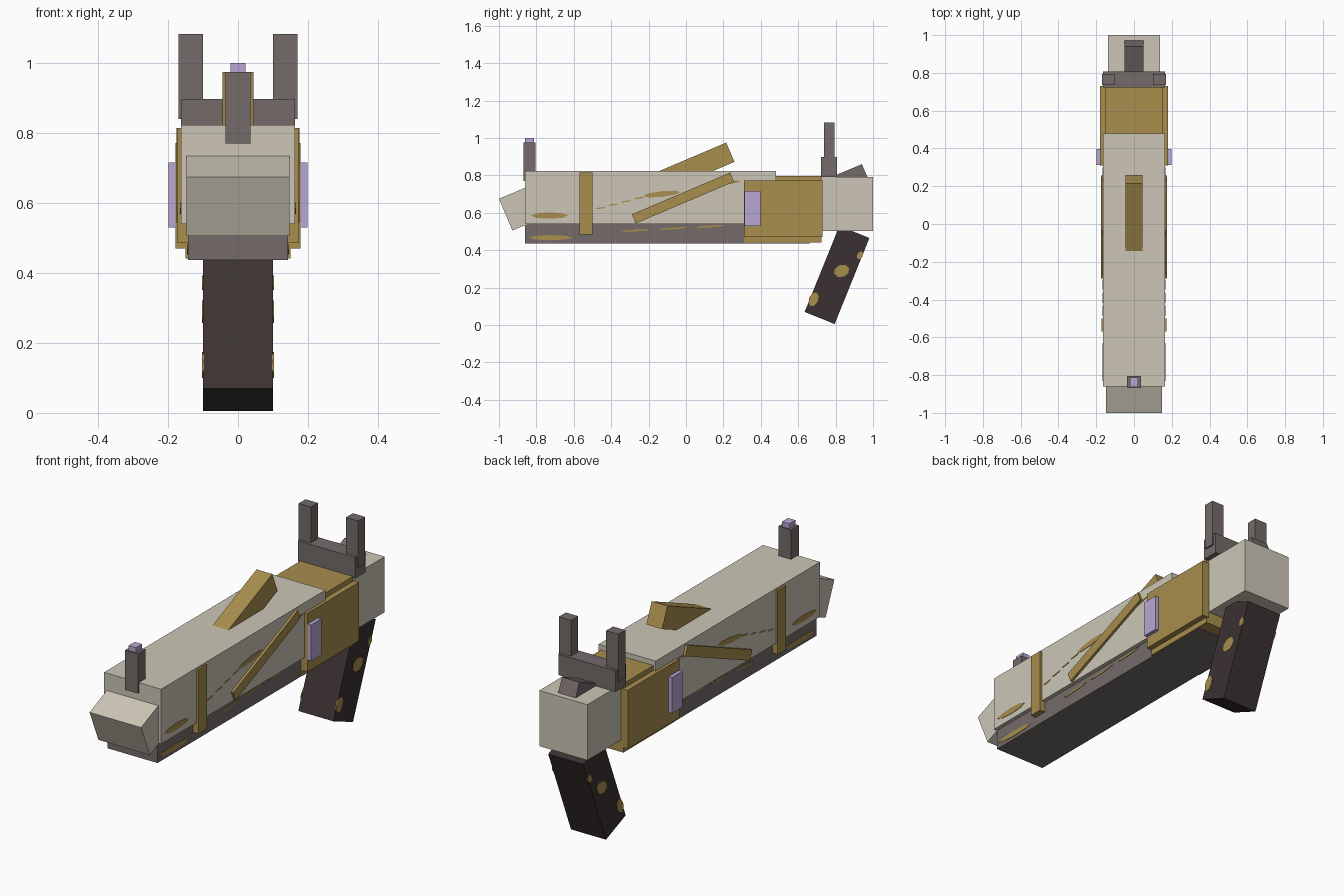
import bpy
from math import radians

old = bpy.data.objects.get("Cube")
if old:
    bpy.data.objects.remove(old, do_unlink=True)


def material(name, srgb):
    m = bpy.data.materials.new(name)
    lin = [(c / 255 / 12.92) if c < 11 else ((c / 255 + 0.055) / 1.055) ** 2.4 for c in srgb]
    m.diffuse_color = (*lin, 1)
    m.use_nodes = True
    m.node_tree.nodes["Principled BSDF"].inputs["Base Color"].default_value = (*lin, 1)
    return m


cream = material("cream", (204, 198, 182))
gold = material("gold", (168, 142, 78))
grey = material("warm grey", (116, 107, 106))
dark = material("dark brown", (59, 49, 49))
lilac = material("lilac", (184, 167, 211))

TILT = 23


def finish(name, size, mat, tilt):
    ob = bpy.context.object
    ob.name = ob.data.name = name
    ob.scale = size
    ob.rotation_euler.x = radians(tilt)
    ob.data.materials.append(mat)
    return ob


def box(name, mat, center, size, tilt=0):
    """Box by centre and size, tilted about the side-to-side axis."""
    bpy.ops.mesh.primitive_cube_add(size=1, location=center)
    return finish(name, size, mat, tilt)


def span(name, mat, x, y, z):
    """Box between the given limits on each axis."""
    lims = (x, y, z)
    return box(name, mat, [(a + b) / 2 for a, b in lims], [b - a for a, b in lims])


def pair(name, mat, x, y, z):
    span("left_" + name, mat, x, y, z)
    span("right_" + name, mat, (-x[1], -x[0]), y, z)


def worn_patch(name, x, y, z, length, height, tilt=0):
    """Thin chipped patch laid on both side faces."""
    for label, side in (("left", 1), ("right", -1)):
        bpy.ops.mesh.primitive_cylinder_add(vertices=8, radius=0.5, depth=1, location=(side * x, y, z))
        ob = finish(f"{label}_{name}", (1, 1, 1), gold, 0)
        # lay the disc against the side, then stretch it into a patch
        for v in ob.data.vertices:
            px, py, pz = v.co
            v.co = (pz * 0.005, px * length, py * height)
        ob.rotation_euler.x = radians(tilt)


# Main body
span("slide", cream, (-0.163, 0.163), (-0.86, 0.48), (0.54, 0.823))
span("lower_frame", grey, (-0.143, 0.143), (-0.86, 0.66), (0.437, 0.545))
box("muzzle", cream, (0, -0.872, 0.629), (0.294, 0.2, 0.184), TILT)
span("rear_block", cream, (-0.137, 0.137), (0.70, 1.0), (0.503, 0.79))

# Gold receiver and side trim
span("receiver", gold, (-0.15, 0.15), (0.31, 0.725), (0.441, 0.797))
pair("receiver_plate", gold, (0.14, 0.179), (0.31, 0.73), (0.47, 0.772))
pair("lilac_inset", lilac, (0.17, 0.198), (0.312, 0.397), (0.53, 0.716))
pair("front_band", gold, (0.13, 0.173), (-0.57, -0.5), (0.485, 0.815))
for label, side in (("left", 1), ("right", -1)):
    box(label + "_slanted_bar", gold, (side * 0.157, -0.016, 0.679), (0.038, 0.571, 0.053), TILT)

# Top fin and hammer
box("top_fin", gold, (0, 0.007, 0.826), (0.09, 0.5, 0.112), TILT)
box("hammer", grey, (0, 0.868, 0.775), (0.1, 0.2, 0.1), TILT)

# Sights
span("front_sight", grey, (-0.036, 0.036), (-0.868, -0.805), (0.77, 0.975))
span("front_sight_tip", lilac, (-0.021, 0.021), (-0.862, -0.812), (0.97, 1.0))
span("rear_sight_base", grey, (-0.163, 0.163), (0.722, 0.808), (0.79, 0.898))
pair("rear_sight_post", grey, (0.1, 0.17), (0.737, 0.793), (0.84, 1.083))

# Grip
box("grip", dark, (0, 0.8075, 0.2675), (0.2, 0.173, 0.496), -22)

# Worn patches on the grip
worn_patch("grip_wear_low", 0.1, 0.682, 0.137, 0.05, 0.08, -22)
worn_patch("grip_wear_middle", 0.1, 0.832, 0.289, 0.085, 0.065, 20)
worn_patch("grip_wear_high", 0.1, 0.93, 0.372, 0.03, 0.045, -22)

# Worn patches and scratches on the slide and frame
worn_patch("slide_front_wear", 0.163, -0.73, 0.585, 0.2, 0.034)
worn_patch("frame_front_wear", 0.143, -0.725, 0.467, 0.24, 0.028)
worn_patch("slide_upper_wear", 0.163, -0.13, 0.70, 0.2, 0.03, 6)
worn_patch("slide_rear_wear", 0.163, 0.19, 0.755, 0.22, 0.018, 8)
for i in range(4):
    worn_patch(f"slide_scratch_{i}", 0.163, -0.46 + i * 0.07, 0.625 + i * 0.018, 0.055, 0.008, 8)
for i in range(3):
    worn_patch(f"frame_scratch_{i}", 0.143, -0.27 + i * 0.2, 0.505 + i * 0.011, 0.16, 0.01, 4)
